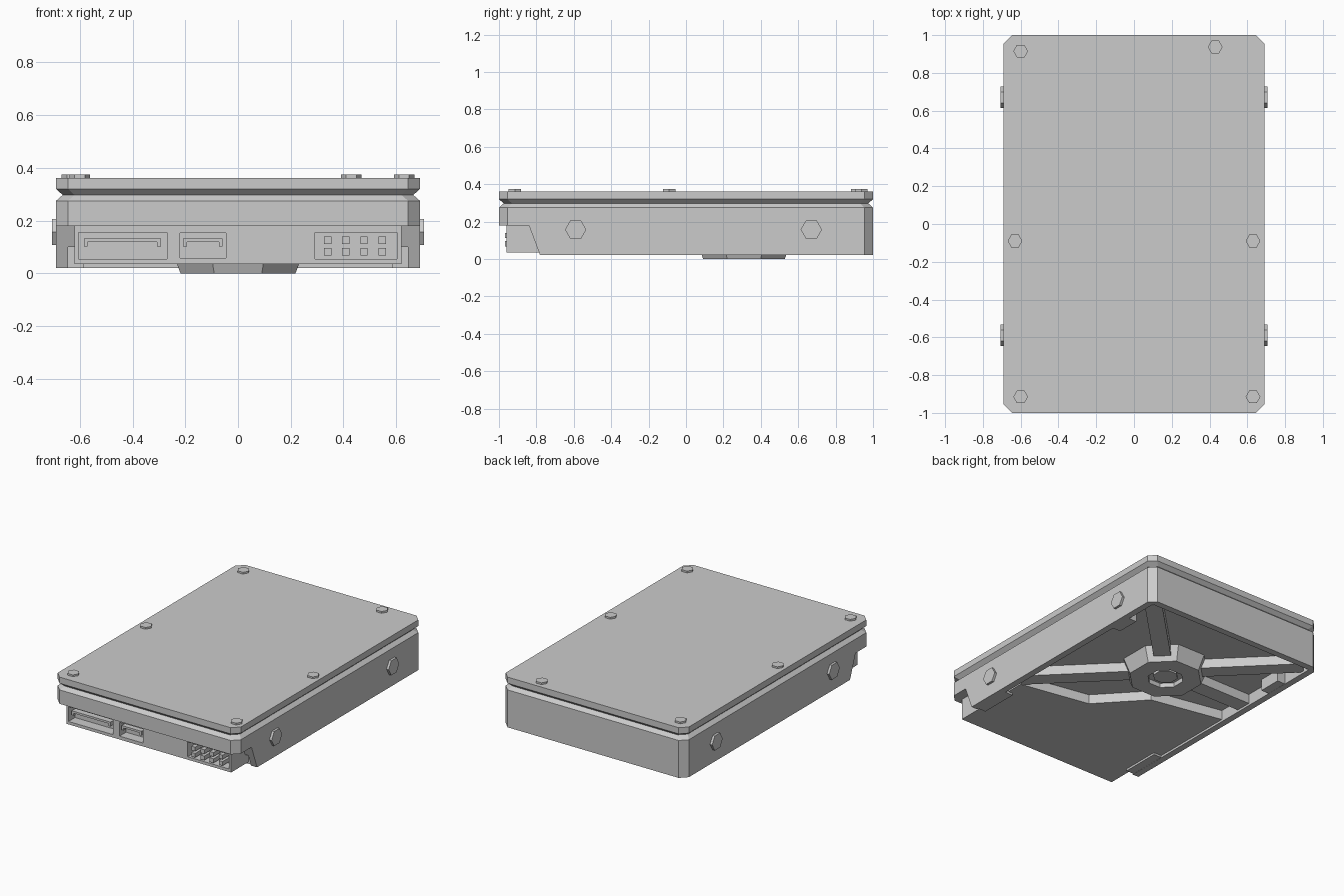
import bpy, bmesh, math
from mathutils import Vector, Matrix

cube = bpy.data.objects.get("Cube")
if cube:
    bpy.data.objects.remove(cube)

metal = bpy.data.materials.new("plain grey metal")
metal.use_nodes = True
GREY = (0.6, 0.6, 0.6, 1)
metal.diffuse_color = GREY
metal.node_tree.nodes["Principled BSDF"].inputs["Base Color"].default_value = GREY


def loft(name, rings):
    """Skin a stack of equal-length rings and cap both ends."""
    bm = bmesh.new()
    rows = [[bm.verts.new(p) for p in ring] for ring in rings]
    n = len(rows[0])
    for low, high in zip(rows, rows[1:]):
        for i in range(n):
            j = (i + 1) % n
            bm.faces.new((low[i], low[j], high[j], high[i]))
    bm.faces.new(rows[0][::-1])
    bm.faces.new(rows[-1])
    bmesh.ops.recalc_face_normals(bm, faces=bm.faces)
    mesh = bpy.data.meshes.new(name)
    bm.to_mesh(mesh)
    bm.free()
    mesh.materials.append(metal)
    obj = bpy.data.objects.new(name, mesh)
    bpy.context.collection.objects.link(obj)
    return obj


def prism(name, pts, a, b, axis="z"):
    """Extrude a 2D outline from a to b along an axis."""
    place = {"x": lambda p, t: (t, p[0], p[1]),
             "y": lambda p, t: (p[0], t, p[1]),
             "z": lambda p, t: (p[0], p[1], t)}[axis]
    return loft(name, [[place(p, t) for p in pts] for t in (a, b)])


def rect(x0, x1, y0, y1):
    return [(x0, y0), (x1, y0), (x1, y1), (x0, y1)]


def ngon(n, r, cx=0, cy=0, turn=0):
    return [(cx + r * math.cos(turn + math.tau * i / n),
             cy + r * math.sin(turn + math.tau * i / n)) for i in range(n)]


def outline(inset, z):
    """Rectangle with clipped corners."""
    w, d, c = 0.69 - inset, 1 - inset, 0.045
    return [(x, y, z) for x, y in ((-w + c, -d), (w - c, -d), (w, -d + c), (w, d - c),
                                   (w - c, d), (-w + c, d), (-w, d - c), (-w, -d + c))]


def cut(obj, *cutters):
    for cutter in cutters:
        mod = obj.modifiers.new(cutter.name, "BOOLEAN")
        mod.operation = "DIFFERENCE"
        mod.solver = "EXACT"
        mod.object = cutter
        cutter.hide_render = True
        cutter.hide_viewport = True
        cutter.display_type = "WIRE"


# Housing and lid, separated by a V groove
housing = loft("housing", [outline(i, z) for i, z in
                           ((0, 0.02), (0, 0.275), (0.025, 0.297), (0, 0.32), (0, 0.362))])
notch = prism("notch_cutter", [(-1.1, -0.1), (-1.1, 0.18), (-0.84, 0.18), (-0.765, -0.02)],
              -0.8, 0.8, "x")
pocket = prism("underside_cutter", rect(-0.645, 0.645, -0.9, 0.955), -0.05, 0.1)
cut(housing, notch, pocket)

# Bosses inside the side walls, behind the mounting screws
for side, word in ((-1, "right"), (1, "left")):
    for place, y0, y1 in (("front", -0.77, -0.5), ("back", 0.56, 0.72)):
        xs = sorted((side * 0.585, side * 0.66))
        prism(f"{word}_{place}_boss", rect(*xs, y0, y1), 0.021, 0.12)

# Front circuit block, ending in an angled edge under the housing
block = prism("connector_block", [(-0.62, -0.96), (0.62, -0.96), (0.62, -0.38), (0.13, -0.29),
                                  (-0.14, 0), (-0.65, 0.1), (-0.65, -0.7), (-0.62, -0.77)],
              0.035, 0.2)
sockets = {"data_socket": (-0.605, -0.27, 0.055, 0.155),
           "small_socket": (-0.22, -0.045, 0.058, 0.152),
           "pin_socket": (0.293, 0.603, 0.055, 0.155)}
for name, size in sockets.items():
    cut(block, prism(name + "_cutter", rect(*size), -1.05, -0.89, "y"))

# Hooked contact tongues
for name, x0, x1 in (("data_tongue", -0.585, -0.292), ("small_tongue", -0.208, -0.058)):
    t, low, mid, top = 0.015, 0.102, 0.118, 0.132
    prism(name, [(x0, low), (x0 + t, low), (x0 + t, mid), (x1 - t, mid),
                 (x1 - t, low), (x1, low), (x1, top), (x0, top)], -0.955, -0.88, "y")

# Pins in two rows
for row, z in enumerate((0.082, 0.125)):
    for col in range(4):
        x = 0.34 + 0.069 * col
        prism(f"pin_{row}_{col}", rect(x - 0.014, x + 0.014, z - 0.014, z + 0.014),
              -0.967, -0.88, "y")

# Tapered motor hub with a dished centre
HUB = Vector((0, 0.31))
EIGHTH = math.pi / 8
hub = loft("motor_hub", [[(x, y, z) for x, y in ngon(8, r, HUB.x, HUB.y, EIGHTH)]
                         for r, z in ((0.236, 0), (0.285, 0.12))])
cut(hub, prism("hub_dish_cutter", ngon(8, 0.115, HUB.x, HUB.y, EIGHTH), -0.03, 0.03))
prism("hub_spindle", ngon(8, 0.08, HUB.x, HUB.y, EIGHTH), 0.015, 0.05)

# Ribs from the hub to the walls
for name, end in (("back_right_rib", (-0.62, 0.93)), ("back_left_rib", (0.62, 0.93)),
                  ("front_left_rib", (0.65, -0.34)), ("right_rib", (-0.66, 0.31))):
    end = Vector(end)
    along = (end - HUB).normalized()
    across = Vector((-along.y, along.x)) * 0.055
    start = HUB + along * 0.2
    prism(name, [start - across, end - across, end + across, start + across], 0.035, 0.12)

# Lid screws
for i, (x, y) in enumerate(((-0.6, 0.915), (0.43, 0.937), (-0.63, -0.09),
                            (0.63, -0.09), (-0.6, -0.915), (0.63, -0.915))):
    prism(f"lid_screw_{i + 1}", ngon(6, 0.039, x, y), 0.35, 0.374)

# Side mounting screws
for side, word in ((-1, "right"), (1, "left")):
    for place, y in (("front", -0.59), ("back", 0.67)):
        prism(f"{word}_{place}_screw", ngon(6, 0.057, y, 0.157),
              side * 0.67, side * 0.706, "x")
